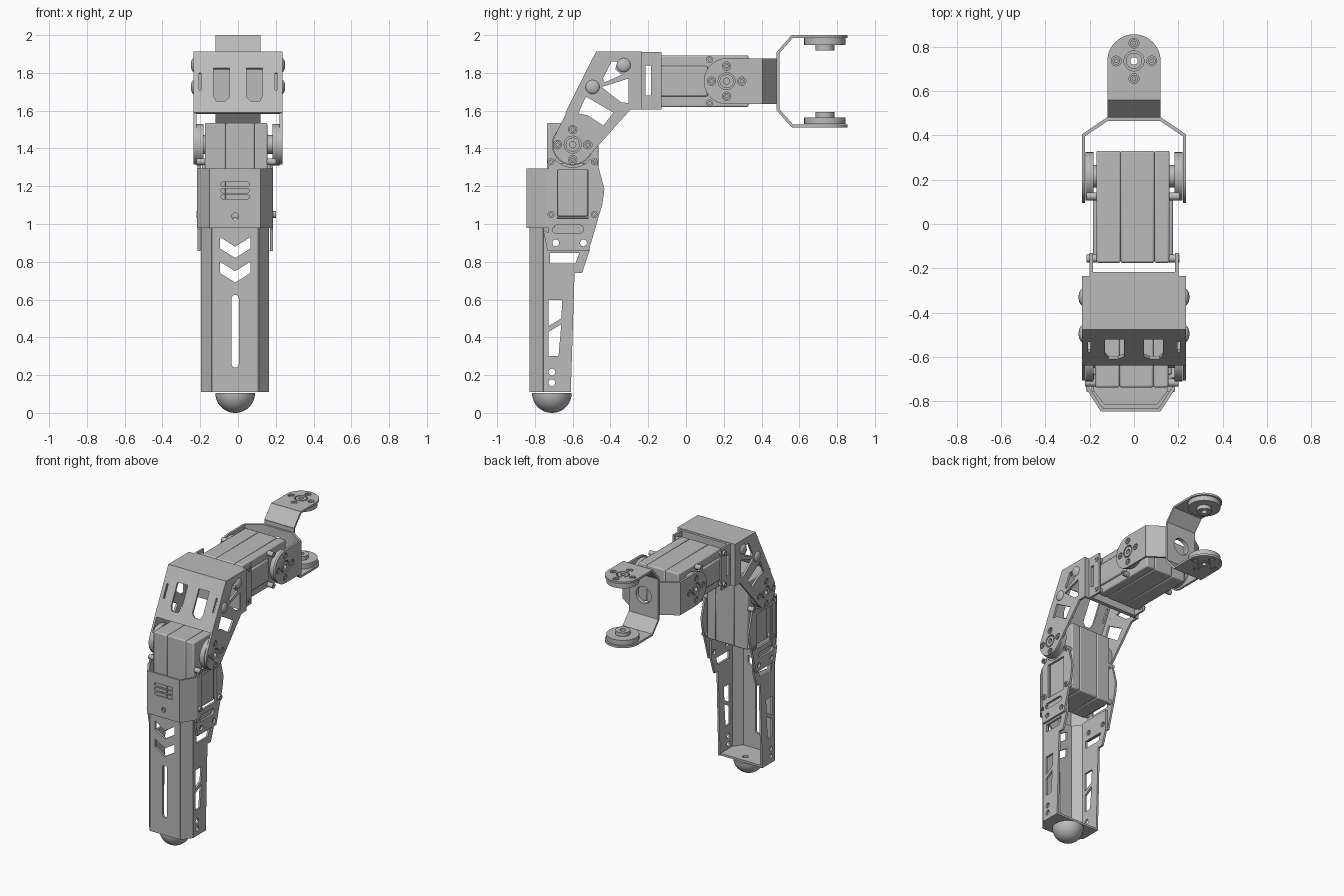
import bpy, bmesh
from math import cos, sin, radians, pi
from mathutils import Vector, Matrix

if "Cube" in bpy.data.objects:
    bpy.data.objects.remove(bpy.data.objects["Cube"], do_unlink=True)

grey = bpy.data.materials.new("machined grey")
grey.use_nodes = True
grey.diffuse_color = (0.5, 0.5, 0.5, 1)
grey.node_tree.nodes["Principled BSDF"].inputs["Base Color"].default_value = (0.5, 0.5, 0.5, 1)

X, Y, Z = Vector((1, 0, 0)), Vector((0, 1, 0)), Vector((0, 0, 1))
SIDES = (("left", 1), ("right", -1))
T = 0.015          # sheet thickness
LEG_X = -0.015     # lower leg centre line
made = []


def add(name, mesh):
    obj = bpy.data.objects.new(name, mesh)
    bpy.context.collection.objects.link(obj)
    mesh.materials.clear()
    mesh.materials.append(grey)
    made.append(obj)
    return obj


def arc(cx, cy, r, a0, a1, n=24):
    steps = [radians(a0 + (a1 - a0) * i / n) for i in range(n + 1)]
    return [(cx + r * cos(a), cy + r * sin(a)) for a in steps]


def circle(cx, cy, r):
    return arc(cx, cy, r, 0, 360, 28)[:-1]


def rect(x0, y0, x1, y1):
    return [(x0, y0), (x1, y0), (x1, y1), (x0, y1)]


def slot(cx, cy, half, r):
    return arc(cx + half - r, cy, r, -90, 90, 8) + arc(cx - half + r, cy, r, 90, 270, 8)


def flip(points):
    return [(-x, y) for x, y in points]


def plate(name, outline, holes, origin, u, v, t=T):
    """Flat sheet with holes, drawn in the u-v plane around origin."""
    curve = bpy.data.curves.new(name, "CURVE")
    curve.dimensions, curve.fill_mode, curve.extrude = "2D", "BOTH", t / 2
    for loop in [outline] + list(holes):
        s = curve.splines.new("POLY")
        s.points.add(len(loop) - 1)
        for p, (a, b) in zip(s.points, loop):
            p.co = (a, b, 0, 1)
        s.use_cyclic_u = True
    tmp = bpy.data.objects.new(name + " tmp", curve)
    bpy.context.collection.objects.link(tmp)
    mesh = bpy.data.meshes.new_from_object(tmp.evaluated_get(bpy.context.evaluated_depsgraph_get()))
    bpy.data.objects.remove(tmp)
    bpy.data.curves.remove(curve)
    bm = bmesh.new()
    bm.from_mesh(mesh)
    bmesh.ops.remove_doubles(bm, verts=bm.verts, dist=1e-5)
    bmesh.ops.recalc_face_normals(bm, faces=bm.faces)
    bm.to_mesh(mesh)
    bm.free()
    m = Matrix((u, v, u.cross(v))).transposed().to_4x4()
    m.translation = origin
    obj = add(name, mesh)
    obj.matrix_world = m
    return obj


def facet(name, p, q, across, lo, hi, t=T):
    """Rectangular strip of bent sheet from p to q."""
    p, q = Vector(p), Vector(q)
    u = (q - p).normalized()
    return plate(name, rect(-0.003, lo, (q - p).length + 0.003, hi), [], p, u, across, t)


def box(name, lo, hi, bevel=0.008):
    bm = bmesh.new()
    bmesh.ops.create_cube(bm, size=1)
    for v in bm.verts:
        v.co = [l + (h - l) * (c + 0.5) for l, h, c in zip(lo, hi, v.co)]
    mesh = bpy.data.meshes.new(name)
    bm.to_mesh(mesh)
    bm.free()
    mod = add(name, mesh).modifiers.new("bevel", "BEVEL")
    mod.width, mod.segments = bevel, 2


def ball(name, r, centre, scale=(1, 1, 1), half=False):
    bm = bmesh.new()
    bmesh.ops.create_uvsphere(bm, u_segments=40, v_segments=24, radius=r)
    if half:
        bmesh.ops.delete(bm, geom=[v for v in bm.verts if v.co.z > 1e-4], context="VERTS")
        bmesh.ops.holes_fill(bm, edges=bm.edges)
    mesh = bpy.data.meshes.new(name)
    bm.to_mesh(mesh)
    bm.free()
    obj = add(name, mesh)
    obj.location, obj.scale = centre, scale


def screw(name, pos, u, v, r=0.018, t=0.016):
    plate(name, circle(0, 0, r), [circle(0, 0, r * 0.45)], pos, u, v, t)


CROSS = ((0.08, 0), (-0.08, 0), (0, 0.08), (0, -0.08))


def joint_holes(a, b):
    return [circle(a, b, 0.045)] + [circle(a + i, b + j, 0.022) for i, j in CROSS]


def joint(name, pivot, out, u, v):
    """Horn disc, hub and screws on the inner side of an arm."""
    pivot = Vector(pivot)
    plate(name + " horn", circle(0, 0, 0.11), [circle(0, 0, 0.02)], pivot - out * 0.027, u, v, 0.036)
    plate(name + " hub", circle(0, 0, 0.05), [circle(0, 0, 0.02)], pivot - out * 0.058, u, v, 0.03)
    screw(name + " centre ring", pivot, u, v, 0.037, 0.014)
    for i, j in CROSS:
        screw(name + " screw", pivot + u * i + v * j, u, v, 0.017, 0.014)


def servo(name, cx, y, z, upright):
    """Motor block, horn axis along x at (y, z)."""
    def place(x, w, t):
        return (cx + x, y + t, z + w) if upright else (cx + x, y + w, z + t)
    for part, x0, x1 in (("right case", -0.165, -0.055), ("middle case", -0.055, 0.097), ("left case", 0.097, 0.165)):
        box(f"{name} {part}", place(x0, -0.39, -0.137), place(x1, 0.115, 0.137))
    for side, s in SIDES:
        a, b = sorted((s * 0.15, s * 0.18))
        box(f"{name} {side} pad", place(a, -0.38, -0.08), place(b, -0.1, 0.08))
        for w in (-0.09, -0.37):
            for t in (-0.115, 0.115):
                screw(f"{name} {side} case screw", place(s * 0.185, w, t), Y, Z, 0.018, 0.05)


# Foot and lower leg channel
ball("foot", 0.105, (LEG_X, -0.71, 0.105), half=True)
half_base = [(0.172, -0.615), (0.172, -0.755), (0.12, -0.822)]
plate("leg base", half_base + flip(half_base)[::-1], [circle(0, -0.67, 0.02)], (LEG_X, 0, 0.118), X, Y)
chevron = [(-0.08, 0.05), (0, 0), (0.08, 0.05), (0.08, -0.01), (0, -0.06), (-0.08, -0.01)]
leg_slot = [(x, y) for y, x in slot(0.432, 0, 0.193, 0.019)]
plate("shin front", rect(-0.122, 0.11, 0.122, 0.99),
      [leg_slot] + [[(x, z + h) for x, z in chevron] for h in (0.88, 0.75)], (LEG_X, -0.822, 0), X, Z)
shin = [(-0.755, 0.11), (-0.61, 0.11), (-0.59, 0.74), (-0.55, 0.74), (-0.51, 0.86), (-0.51, 1.0), (-0.755, 1.0)]
shin_holes = [
    [(-0.72, 0.847), (-0.565, 0.847), (-0.585, 0.79), (-0.72, 0.79)],
    [(-0.727, 0.598), (-0.655, 0.598), (-0.66, 0.50), (-0.727, 0.46)],
    [(-0.727, 0.43), (-0.66, 0.47), (-0.675, 0.30), (-0.727, 0.30)],
    circle(-0.71, 0.216, 0.018), circle(-0.71, 0.16, 0.018)]
bolt_holes = [circle(-0.69, 0.9, 0.018), circle(-0.543, 0.9, 0.018)]

# Side plates that carry the knee motor
cheek = [(-0.733, 0.857), (-0.515, 0.857), (-0.443, 1.105), (-0.432, 1.185), (-0.468, 1.32)]
cheek += arc(-0.6, 1.42, 0.12, 320, 220) + [(-0.727, 1.307), (-0.727, 0.953), (-0.757, 0.97)]
cheek_holes = bolt_holes + [slot(-0.625, 0.972, 0.083, 0.022), rect(-0.68, 1.03, -0.52, 1.285)]

for side, s in SIDES:
    facet(f"shin {side} bevel", (LEG_X + s * 0.121, -0.822, 0), (LEG_X + s * 0.172, -0.755, 0), Z, 0.11, 0.99)
    plate(f"shin {side} wall", shin, shin_holes + bolt_holes, (LEG_X + s * 0.172, 0, 0), Y, Z)
    plate(f"knee {side} side plate", cheek, cheek_holes, (LEG_X + s * 0.192, 0, 0), Y, Z)
    facet(f"guard {side} bevel", (LEG_X + s * 0.13, -0.838, 0), (LEG_X + s * 0.193, -0.74, 0), Z, 0.98, 1.293)
    facet(f"guard {side} wall", (LEG_X + s * 0.193, -0.74, 0), (LEG_X + s * 0.193, -0.7, 0), Z, 0.98, 1.293)

# Front guard
guard_holes = [slot(0, h, 0.075, 0.012) for h in (1.21, 1.177, 1.144)] + [circle(0, 1.04, 0.018)]
plate("guard front", rect(-0.132, 0.98, 0.132, 1.293), guard_holes, (LEG_X, -0.838, 0), X, Z)

# Motors
servo("knee motor", -0.01, -0.6, 1.42, True)
servo("hip motor", -0.005, 0.215, 1.756, False)

# Angled knee bracket
arm = [(-0.475, 1.913), (-0.235, 1.913), (-0.235, 1.605), (-0.295, 1.605)] + arc(-0.6, 1.42, 0.105, 318, 153)
arm_holes = [
    [(-0.395, 1.86), (-0.36, 1.86), (-0.375, 1.82), (-0.34, 1.79), (-0.43, 1.75), (-0.44, 1.77)],
    [(-0.305, 1.77), (-0.305, 1.64), (-0.345, 1.645), (-0.447, 1.725)],
    [(-0.53, 1.675), (-0.385, 1.59), (-0.437, 1.52), (-0.475, 1.545), (-0.52, 1.575), (-0.57, 1.585)]]
window = [(0.045, 0.263), (0.13, 0.263), (0.13, 0.1), (0.115, 0.067), (0.07, 0.067), (0.045, 0.09)]
slit = rect(0.195, 0.134, 0.207, 0.235)
slope = Vector((0, 0.162, 0.323)).normalized()
plate("knee bracket face", rect(-0.234, 0, 0.234, 0.36), [window, flip(window), slit, flip(slit)],
      (0, -0.631, 1.587), X, slope)
plate("knee bracket top", rect(-0.234, -0.475, 0.234, -0.235), [], (0, 0, 1.9055), X, Y)
plate("knee bracket back", rect(-0.228, 1.605, 0.228, 1.91), [], (0, -0.241, 0), X, Z, 0.012)

# Hip motor holder
plate("hip holder base", rect(-0.2, 1.605, 0.2, 1.91), [], (0, -0.226, 0), X, Z, 0.018)
holder = rect(-0.234, 1.605, -0.13, 1.91)

# Fork around the hip motor
fork = arc(0.215, 1.756, 0.121, 90, 270) + [(0.4, 1.635), (0.4, 1.877)]
for side, s in SIDES:
    plate(f"knee bracket {side} arm", arm, arm_holes + joint_holes(-0.6, 1.42), (s * 0.2275, 0, 0), Y, Z)
    joint(f"knee {side}", (s * 0.2275, -0.6, 1.42), X * s, Y, Z)
    for y, z in ((-0.33, 1.841), (-0.495, 1.725)):
        ball(f"knee bracket {side} dome screw", 0.037, (s * 0.233, y, z), (0.45, 1, 1))
    plate(f"hip holder {side} flange", holder, [rect(-0.215, 1.68, -0.185, 1.84)], (s * 0.192, 0, 0), Y, Z)
    plate(f"fork {side} arm", fork, joint_holes(0.215, 1.756), (s * 0.2275, 0, 0), Y, Z)
    facet(f"fork {side} bevel", (s * 0.2275, 0.4, 0), (s * 0.12, 0.4725, 0), Z, 1.635, 1.877)
    joint(f"hip {side}", (s * 0.2275, 0.215, 1.756), X * s, Y, Z)
plate("fork base", rect(-0.122, 1.635, 0.122, 1.877), [circle(0, 1.756, 0.062)], (0, 0.4725, 0), X, Z)

# End bracket turned a quarter
plate("end bracket base", rect(-0.12, 1.605, 0.12, 1.907), [circle(0, 1.756, 0.062)], (0, 0.487, 0), X, Z)
end_arm = [(-0.12, 0.56), (0.12, 0.56)] + arc(0, 0.735, 0.12, 0, 180)
for side, s in (("upper", 1), ("lower", -1)):
    z = 1.756 + s * 0.2365
    facet(f"end bracket {side} bevel", (0, 0.487, 1.756 + s * 0.151), (0, 0.562, z), X, -0.12, 0.12)
    plate(f"end bracket {side} arm", end_arm, joint_holes(0, 0.735), (0, 0, z), X, Y)
    joint(f"end {side}", (0, 0.735, z), Z * s, X, Y)

# Smooth the round parts, keep edges sharp
bpy.ops.object.select_all(action="DESELECT")
for obj in made:
    obj.select_set(True)
bpy.context.view_layer.objects.active = made[0]
bpy.ops.object.shade_smooth_by_angle(angle=radians(30))
